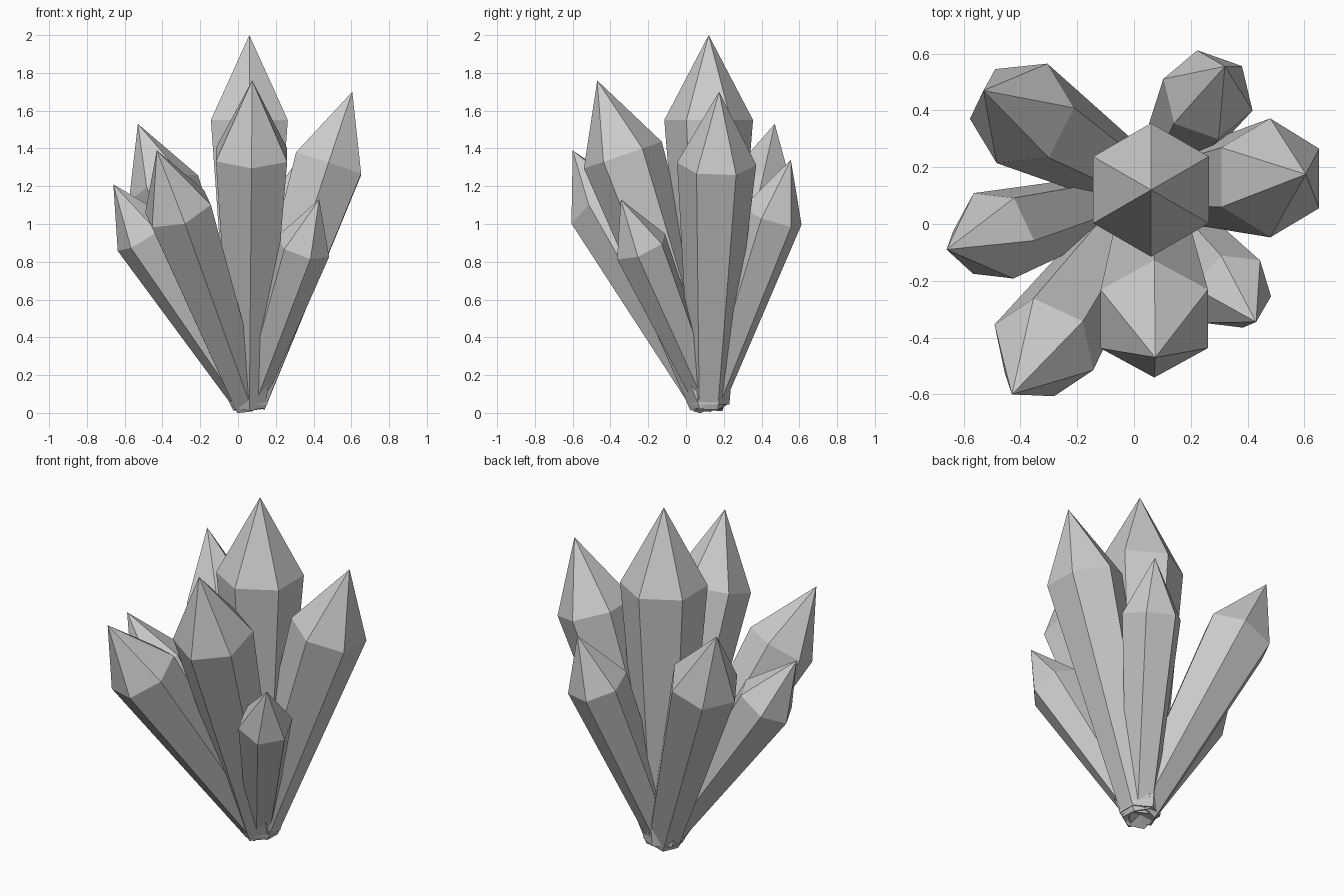
import bpy
import bmesh
from math import radians, cos, sin
from mathutils import Vector

if "Cube" in bpy.data.objects:
    bpy.data.objects.remove(bpy.data.objects["Cube"])

ROOT = Vector((0.06, 0.12, 0.045))   # shared point the crystals fan out from
FULL = 1.955                         # length of the tallest crystal
SHOULDER_R, BASE_R, SHOULDER_AT = 0.235, 0.11, 0.77


def crystal(name, tip, spin):
    """Tapered six-sided prism with a pointed tip; spin = top-view angle of one edge."""
    axis = Vector(tip) - ROOT
    scale = axis.length / FULL
    n = axis.normalized()
    # edge direction seen from above, laid into the plane across the axis
    dx, dy = cos(radians(spin)), sin(radians(spin))
    u = Vector((dx, dy, -(n.x * dx + n.y * dy) / n.z)).normalized()
    v = n.cross(u)

    bm = bmesh.new()

    def ring(t, r):
        return [bm.verts.new(ROOT + axis * t + r * scale *
                             (u * cos(radians(60 * i)) + v * sin(radians(60 * i))))
                for i in range(6)]

    base, shoulder = ring(0, BASE_R), ring(SHOULDER_AT, SHOULDER_R)
    apex = bm.verts.new(tip)
    bm.faces.new(base[::-1])
    for i in range(6):
        j = (i + 1) % 6
        bm.faces.new((base[i], base[j], shoulder[j], shoulder[i]))
        bm.faces.new((shoulder[i], shoulder[j], apex))
    mesh = bpy.data.meshes.new(name)
    bm.to_mesh(mesh)
    bm.free()
    bpy.context.collection.objects.link(bpy.data.objects.new(name, mesh))


# Upright central crystal and the seven leaning around it
crystal("crystal_center", (0.06, 0.12, 2.0), 90)
crystal("crystal_right", (0.605, 0.175, 1.70), 90)
crystal("crystal_front", (0.075, -0.47, 1.76), 90)
crystal("crystal_back_left", (-0.53, 0.47, 1.53), 63)
crystal("crystal_front_left", (-0.43, -0.60, 1.39), 102)
crystal("crystal_left", (-0.66, -0.09, 1.21), 115)
crystal("crystal_front_right", (0.43, -0.345, 1.13), 48)
crystal("crystal_back_right", (0.32, 0.555, 1.34), -19.5)
